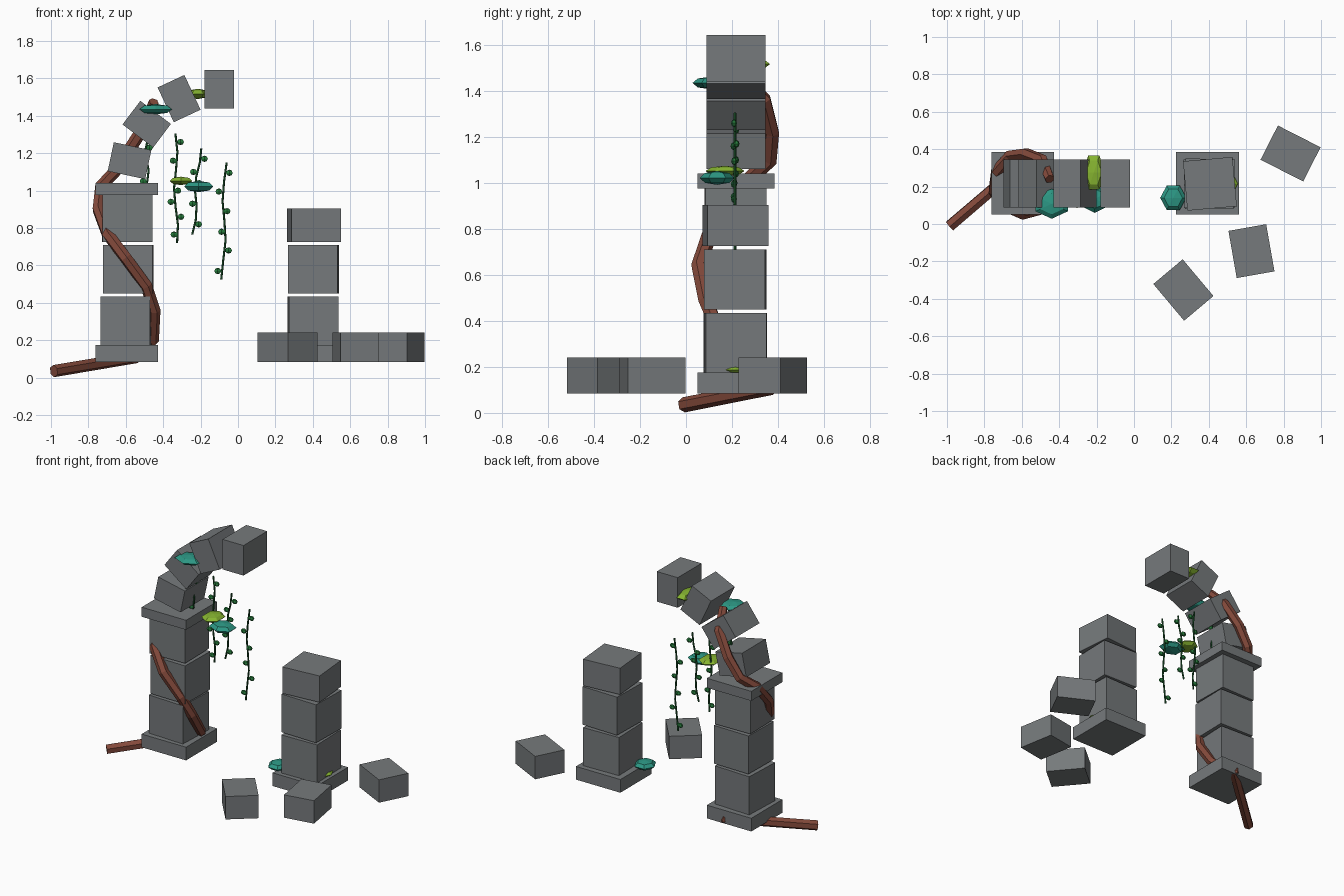
import bpy, bmesh, math, random
from mathutils import Matrix, Vector

if "Cube" in bpy.data.objects:
    bpy.data.objects.remove(bpy.data.objects["Cube"])

random.seed(4)


def material(name, rgb):
    m = bpy.data.materials.new(name)
    m.diffuse_color = (*rgb, 1)
    m.use_nodes = True
    m.node_tree.nodes["Principled BSDF"].inputs["Base Color"].default_value = m.diffuse_color
    return m


STONE = material("grey stone", (0.18, 0.193, 0.2))
ROOT = material("brown root", (0.23, 0.068, 0.044))
TEAL = material("teal foliage", (0.025, 0.31, 0.23))
LIME = material("lime foliage", (0.24, 0.46, 0.03))
STEM = material("dark green vine", (0.012, 0.09, 0.025))
LEAF = material("green leaf", (0.02, 0.2, 0.045))


def finish(bm, name, mat):
    me = bpy.data.meshes.new(name)
    bm.to_mesh(me)
    bm.free()
    me.materials.append(mat)
    ob = bpy.data.objects.new(name, me)
    bpy.context.collection.objects.link(ob)
    return ob


def block(name, loc, size, axis='Z', deg=0):
    bm = bmesh.new()
    mtx = (Matrix.Translation(loc) @ Matrix.Rotation(math.radians(deg), 4, axis)
           @ Matrix.Diagonal((*size, 1)))
    bmesh.ops.create_cube(bm, size=1, matrix=mtx)
    return finish(bm, name, STONE)


def pad(name, loc, size, mat, deg=0, segments=6):
    # faceted lens: pointed rim, flat-shaded
    bm = bmesh.new()
    mtx = (Matrix.Translation(loc) @ Matrix.Diagonal((*size, 1))
           @ Matrix.Rotation(math.radians(deg), 4, 'Z'))
    bmesh.ops.create_uvsphere(bm, u_segments=segments, v_segments=4, radius=0.5, matrix=mtx)
    return finish(bm, name, mat)


def tube(name, pts, radii, sides, mat):
    # rings of vertices swept along a path, closed at both ends
    bm = bmesh.new()
    pts = [Vector(p) for p in pts]
    rings = []
    for i, p in enumerate(pts):
        d = (pts[min(i + 1, len(pts) - 1)] - pts[max(i - 1, 0)]).normalized()
        if i == 0:
            u = d.orthogonal().normalized()
        else:
            u = (u - d * u.dot(d)).normalized()
        v = d.cross(u)
        ring = []
        for k in range(sides):
            a = 2 * math.pi * k / sides
            ring.append(bm.verts.new(p + radii[i] * (u * math.cos(a) + v * math.sin(a))))
        rings.append(ring)
    for a, b in zip(rings, rings[1:]):
        for k in range(sides):
            n = (k + 1) % sides
            bm.faces.new((a[k], a[n], b[n], b[k]))
    bm.faces.new(rings[0][::-1])
    bm.faces.new(rings[-1])
    bmesh.ops.recalc_face_normals(bm, faces=bm.faces)
    return finish(bm, name, mat)


# two pillars: plinth and slightly twisted drums
def pillar(side, x, drums):
    block(side + "_plinth", (x, 0.218, 0.13), (0.335, 0.335, 0.09))
    for i, (z0, z1, dx, deg) in enumerate(drums):
        block(f"{side}_pillar_block_{i + 1}", (x + dx, 0.215, (z0 + z1) / 2),
              (0.265, 0.265, z1 - z0), 'Z', deg)


pillar("left", -0.595, [(0.175, 0.435, -0.002, -2.5), (0.45, 0.71, 0.009, -1), (0.725, 0.98, 0.002, 1)])
pillar("right", 0.393, [(0.175, 0.435, 0.008, 1.5), (0.45, 0.71, 0.011, -1.5), (0.725, 0.905, 0.013, 5)])
block("left_pillar_cap", (-0.595, 0.218, 1.008), (0.335, 0.335, 0.065))

# broken arch: stones turning towards the crown
for i, (x, z, deg) in enumerate([(-0.58, 1.16, 12), (-0.488, 1.355, 37),
                                 (-0.315, 1.492, 65), (-0.1, 1.542, 90)]):
    block(f"arch_stone_{i + 1}", (x, 0.217, z), (0.205, 0.256, 0.158), 'Y', deg)

# fallen stones
for i, (x, y, deg) in enumerate([(0.264, -0.353, 40), (0.628, -0.145, 10), (0.837, 0.377, 63)]):
    block(f"fallen_stone_{i + 1}", (x, y, 0.163), (0.205, 0.256, 0.156), 'Z', deg)

# root spiralling up the left pillar
path = [(-0.985, -0.01, 0.035), (-0.54, 0.37, 0.11), (-0.455, 0.25, 0.2),
        (-0.447, 0.14, 0.36), (-0.49, 0.085, 0.49), (-0.6, 0.055, 0.64),
        (-0.70, 0.10, 0.77), (-0.748, 0.18, 0.9), (-0.735, 0.28, 1.02),
        (-0.66, 0.365, 1.1), (-0.58, 0.375, 1.22), (-0.49, 0.34, 1.36), (-0.45, 0.24, 1.475)]
tube("climbing_root", path, [0.033] * 12 + [0.027], 6, ROOT)

# foliage pads
pad("arch_teal_pad", (-0.44, 0.108, 1.435), (0.2, 0.16, 0.055), TEAL)
pad("arch_lime_pad", (-0.215, 0.275, 1.517), (0.12, 0.21, 0.055), LIME, 30)
pad("hanging_lime_pad", (-0.305, 0.17, 1.052), (0.14, 0.17, 0.045), LIME)
pad("hanging_teal_pad", (-0.21, 0.135, 1.022), (0.18, 0.15, 0.06), TEAL)
pad("plinth_teal_pad", (0.21, 0.14, 0.19), (0.14, 0.15, 0.055), TEAL, 30)
pad("plinth_lime_pad", (0.51, 0.215, 0.187), (0.09, 0.11, 0.03), LIME, 30)

# hanging vines: x at top, x at bottom, top z, bottom z, leaf heights
vines = [(-0.335, -0.33, 1.305, 0.72, (1.26, 1.16, 1.0, 0.94, 0.86, 0.765)),
         (-0.205, -0.24, 1.225, 0.765, (1.17, 1.10, 1.04, 0.93, 0.82)),
         (-0.07, -0.08, 1.15, 0.525, (1.095, 0.995, 0.89, 0.78, 0.68, 0.57)),
         (-0.485, -0.49, 1.27, 0.95, (1.23, 1.05))]
for i, (xt, xb, zt, zb, leaves) in enumerate(vines):
    def vine_x(z):
        t = (zt - z) / (zt - zb)
        return xt + (xb - xt) * t + 0.01 * math.sin(t * 9 + i)
    zs = [zt + (zb - zt) * k / 6 for k in range(7)]
    tube(f"vine_{i + 1}", [(vine_x(z), 0.213, z) for z in zs], [0.006] * 7, 5, STEM)
    for k, z in enumerate(leaves):
        s = 1 if k % 2 == 0 else -1
        pad(f"vine_{i + 1}_leaf_{k + 1}",
            (vine_x(z) + s * 0.021, 0.213 + random.uniform(-0.008, 0.008), z),
            (0.042, 0.026, 0.034), LEAF, 0, 6)
